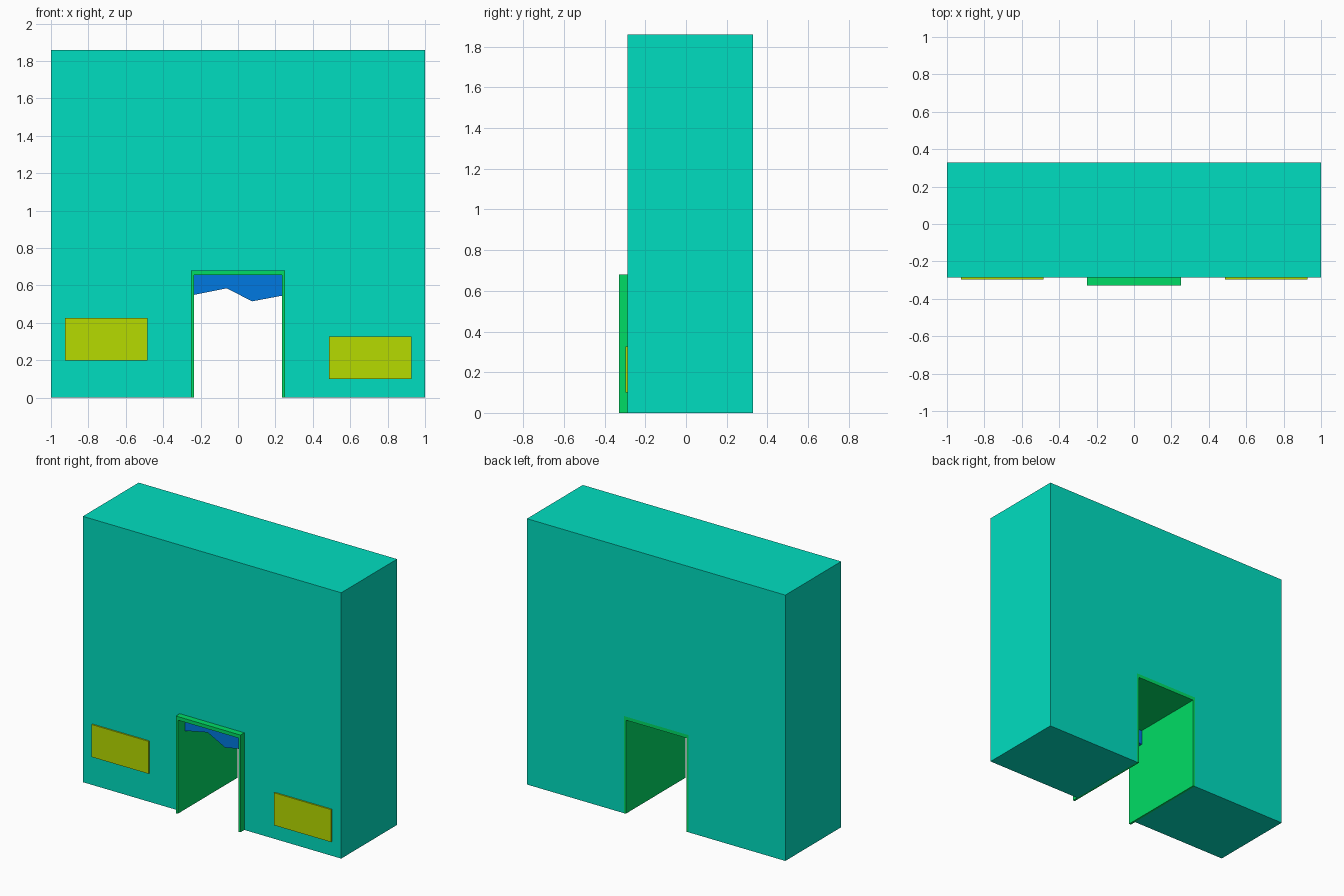
import bpy, bmesh

if "Cube" in bpy.data.objects:
    bpy.data.objects.remove(bpy.data.objects["Cube"])


def material(name, rgb):
    m = bpy.data.materials.new(name)
    m.diffuse_color = (*rgb, 1)
    m.use_nodes = True
    m.node_tree.nodes["Principled BSDF"].inputs["Base Color"].default_value = m.diffuse_color
    return m


WALL = material("turquoise", (0.0, 0.73, 0.53))
FRAME = material("green", (0.0, 0.72, 0.13))
PANEL = material("lime", (0.47, 0.71, 0.0))
CLOTH = material("blue", (0.0, 0.19, 0.75))


def extrude_profile(name, points, y0, y1, mat):
    """Closed x-z outline extruded from y0 (front) to y1 (back)."""
    bm = bmesh.new()
    face = bm.faces.new([bm.verts.new((x, y0, z)) for x, z in points])
    geom = bmesh.ops.extrude_face_region(bm, geom=[face])["geom"]
    verts = [g for g in geom if isinstance(g, bmesh.types.BMVert)]
    bmesh.ops.translate(bm, verts=verts, vec=(0, y1 - y0, 0))
    bmesh.ops.recalc_face_normals(bm, faces=bm.faces)
    mesh = bpy.data.meshes.new(name)
    bm.to_mesh(mesh)
    bm.free()
    mesh.materials.append(mat)
    ob = bpy.data.objects.new(name, mesh)
    bpy.context.collection.objects.link(ob)
    return ob


def arch(half_out, top_out, half_in, top_in):
    """Upside-down U outline."""
    return [(-half_out, 0), (-half_out, top_out), (half_out, top_out), (half_out, 0),
            (half_in, 0), (half_in, top_in), (-half_in, top_in), (-half_in, 0)]


# Wall block with the doorway notch
extrude_profile("wall", arch(1.0, 1.86, 0.25, 0.68), -0.287, 0.33, WALL)

# Door lining, running through the wall and standing proud at the front
extrude_profile("door_frame", arch(0.25, 0.68, 0.235, 0.655), -0.33, 0.33, FRAME)

# Zigzag valance under the lintel: upper sheet and lower hem
ZIGZAG = [(-0.235, 0.55), (-0.06, 0.585), (0.075, 0.515), (0.235, 0.545)]
HEM = 0.037
fold = [(x, z + HEM) for x, z in ZIGZAG]
extrude_profile("valance", fold + [(0.235, 0.655), (-0.235, 0.655)], -0.25, -0.2, CLOTH)
extrude_profile("valance_hem", ZIGZAG + fold[::-1], -0.25, -0.2, CLOTH)

# Shallow panels either side of the door
for name, x, z in (("left_panel", -0.925, 0.2), ("right_panel", 0.487, 0.1)):
    extrude_profile(name, [(x, z), (x + 0.44, z), (x + 0.44, z + 0.227), (x, z + 0.227)],
                    -0.297, -0.287, PANEL)
